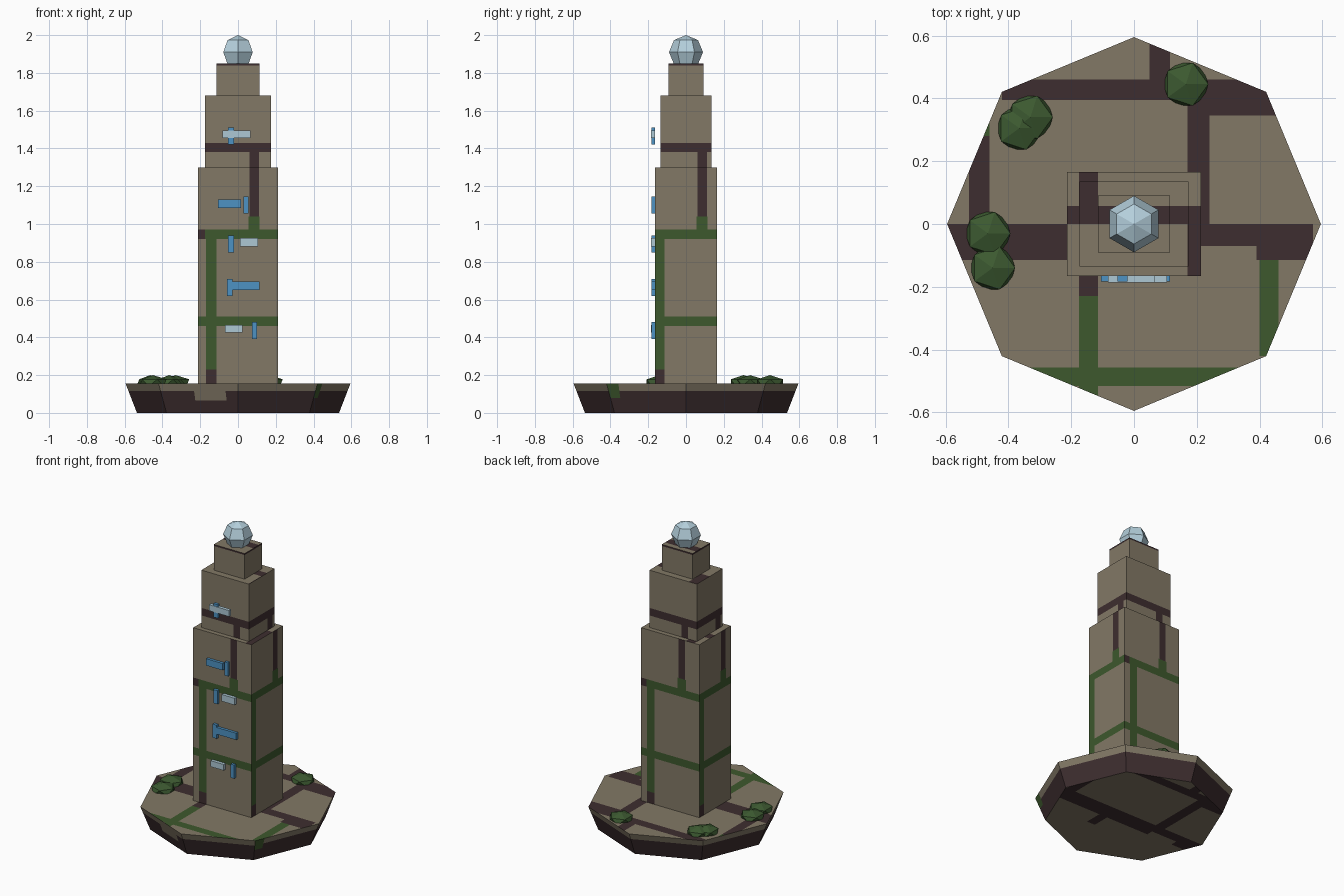
import bpy, bmesh, math
from mathutils import Vector, Matrix

if "Cube" in bpy.data.objects:
    bpy.data.objects.remove(bpy.data.objects["Cube"], do_unlink=True)


def material(name, r, g, b):
    mat = bpy.data.materials.new(name)
    mat.use_nodes = True
    mat.diffuse_color = (r, g, b, 1)
    node = mat.node_tree.nodes["Principled BSDF"]
    node.inputs["Base Color"].default_value = (r, g, b, 1)
    node.inputs["Roughness"].default_value = 0.9
    return mat


stone = material("weathered stone", .225, .19, .133)
mortar = material("dark brown joints", .048, .027, .029)
moss = material("moss green", .047, .098, .026)
leaf = material("bush green", .045, .1, .03)
blue = material("window blue", .075, .29, .55)
pale = material("window pale blue", .42, .58, .66)
glass = material("finial glass", .46, .63, .72)

MASONRY = (stone, mortar, moss)
BROWN, GREEN = 1, 2
X, Y, Z = Vector((1, 0, 0)), Vector((0, 1, 0)), Vector((0, 0, 1))


def add_object(name, bm, materials):
    mesh = bpy.data.meshes.new(name)
    bm.to_mesh(mesh)
    bm.free()
    for mat in materials:
        mesh.materials.append(mat)
    obj = bpy.data.objects.new(name, mesh)
    bpy.context.collection.objects.link(obj)
    return obj


def box(x0, x1, y0, y1, z0, z1):
    bm = bmesh.new()
    size = Matrix.Diagonal((x1 - x0, y1 - y0, z1 - z0, 1))
    centre = Matrix.Translation(((x0 + x1) / 2, (y0 + y1) / 2, (z0 + z1) / 2))
    bmesh.ops.create_cube(bm, size=1, matrix=centre @ size)
    return bm


def paint(bm, normal, up, rects):
    """Cut rectangles into the faces looking along normal and colour them."""
    right = up.cross(normal)

    def facing():
        bm.normal_update()
        return [f for f in bm.faces if f.normal.dot(normal) > .9]

    for index, u0, u1, v0, v1 in rects:
        for axis, value in ((right, u0), (right, u1), (up, v0), (up, v1)):
            faces = facing()
            geom = set(faces)
            for f in faces:
                geom.update(f.edges)
                geom.update(f.verts)
            bmesh.ops.bisect_plane(bm, geom=list(geom), dist=1e-5,
                                   plane_co=axis * value, plane_no=axis)
        for f in facing():
            c = f.calc_center_median()
            if u0 < c.dot(right) < u1 and v0 < c.dot(up) < v1:
                f.material_index = index


# Joint layout: material, left, right, bottom, top
WALL = [
    (BROWN, -.17, -.115, .15, .23),
    (GREEN, -.17, -.115, .23, .92),
    (GREEN, -.3, .3, .46, .51),
    (GREEN, -.3, .3, .92, .97),
    (BROWN, -.3, -.175, .92, .97),
    (GREEN, .055, .115, .97, 1.04),
    (BROWN, .06, .11, 1.04, 1.38),
    (BROWN, -.3, .3, 1.38, 1.43),
    (BROWN, -.3, .3, 1.84, 1.9),
]
LEDGE = [
    (BROWN, -.3, .3, 0, .057),
    (BROWN, -.175, -.115, .057, .3),
    (BROWN, .17, .3, -.3, 0),
]
PAVING = [
    (BROWN, -.6, .2, -.115, 0),
    (BROWN, .2, .39, -.07, 0),
    (BROWN, .39, .57, -.115, 0),
    (BROWN, -.525, -.46, 0, .28),
    (BROWN, -.42, .17, .395, .46),
    (BROWN, .17, .46, .345, .46),
    (BROWN, .05, .115, .46, .6),
    (BROWN, .17, .24, 0, .345),
    (BROWN, -.175, -.115, -.23, -.115),
]
PAVING_MOSS = [
    (GREEN, -.175, -.115, -.56, -.23),
    (GREEN, -.4, .4, -.515, -.457),
    (GREEN, .4, .46, -.42, -.115),
    (GREEN, -.48, -.46, .28, .33),
]

# Octagonal plinth, flaring upwards
BASE_TOP = .155
plinth = bmesh.new()
bmesh.ops.create_cone(plinth, cap_ends=True, segments=8, radius1=.535,
                      radius2=.595, depth=BASE_TOP,
                      matrix=Matrix.Translation(Z * BASE_TOP / 2))
paint(plinth, Z, Y, PAVING + PAVING_MOSS)
paint(plinth, -Z, Y, PAVING)
for i in range(8):
    angle = math.radians(45 * i + 22.5)
    outward = Vector((math.cos(angle), math.sin(angle), 0))
    bands = [(BROWN, -.3, .3, 0, .115)]
    if i == 5:
        bands += [(0, -.03, .15, .065, .115)]
    if i == 7:
        bands += [(GREEN, -.3, -.16, .08, .16)]
    paint(plinth, outward, Z, bands)
add_object("plinth", plinth, MASONRY)

# Stepped tower
TIERS = (
    ("tower_lower", .213, .165, BASE_TOP, 1.3),
    ("tower_middle", .174, .135, 1.3, 1.68),
    ("tower_upper", .113, .092, 1.68, 1.85),
)
for name, w, d, bottom, top in TIERS:
    tier = box(-w, w, -d, d, bottom, top)
    for side in (X, -X, Y, -Y):
        paint(tier, side, Z, [r for r in WALL if r[3] < top and r[4] > bottom])
    paint(tier, Z, Y, LEDGE)
    add_object(name, tier, MASONRY)

# Faceted finial
finial = bmesh.new()
bmesh.ops.create_uvsphere(finial, u_segments=6, v_segments=4, radius=.09,
                          matrix=Matrix.Translation(Z * 1.91))
add_object("finial", finial, [glass])

# Window bars on the front: colour, left, right, bottom, top
BARS = (
    (blue, -.105, .015, 1.085, 1.13),
    (blue, .03, .055, 1.055, 1.145),
    (blue, -.053, -.022, .85, .94),
    (pale, .01, .105, .88, .925),
    (blue, -.058, -.028, .62, .71),
    (blue, -.028, .115, .65, .695),
    (pale, -.07, .025, .425, .465),
    (blue, .075, .1, .39, .48),
    (pale, -.082, .065, 1.455, 1.495),
    (blue, -.053, -.02, 1.42, 1.51),
)
for i, (mat, left, right, bottom, top) in enumerate(BARS):
    front = -.186 if mat is pale else -.183
    add_object(f"window_bar_{i + 1}", box(left, right, front, -.164, bottom, top), [mat])

# Low bushes half sunk in the plinth
BUSHES = ((.165, .445), (-.33, .34), (-.365, .305), (-.465, -.03), (-.45, -.14))
for i, (x, y) in enumerate(BUSHES):
    bush = bmesh.new()
    place = Matrix.Translation((x, y, .16)) @ Matrix.Diagonal((1, 1, .5, 1))
    bmesh.ops.create_icosphere(bush, subdivisions=1, radius=.08, matrix=place)
    add_object(f"bush_{i + 1}", bush, [leaf])
